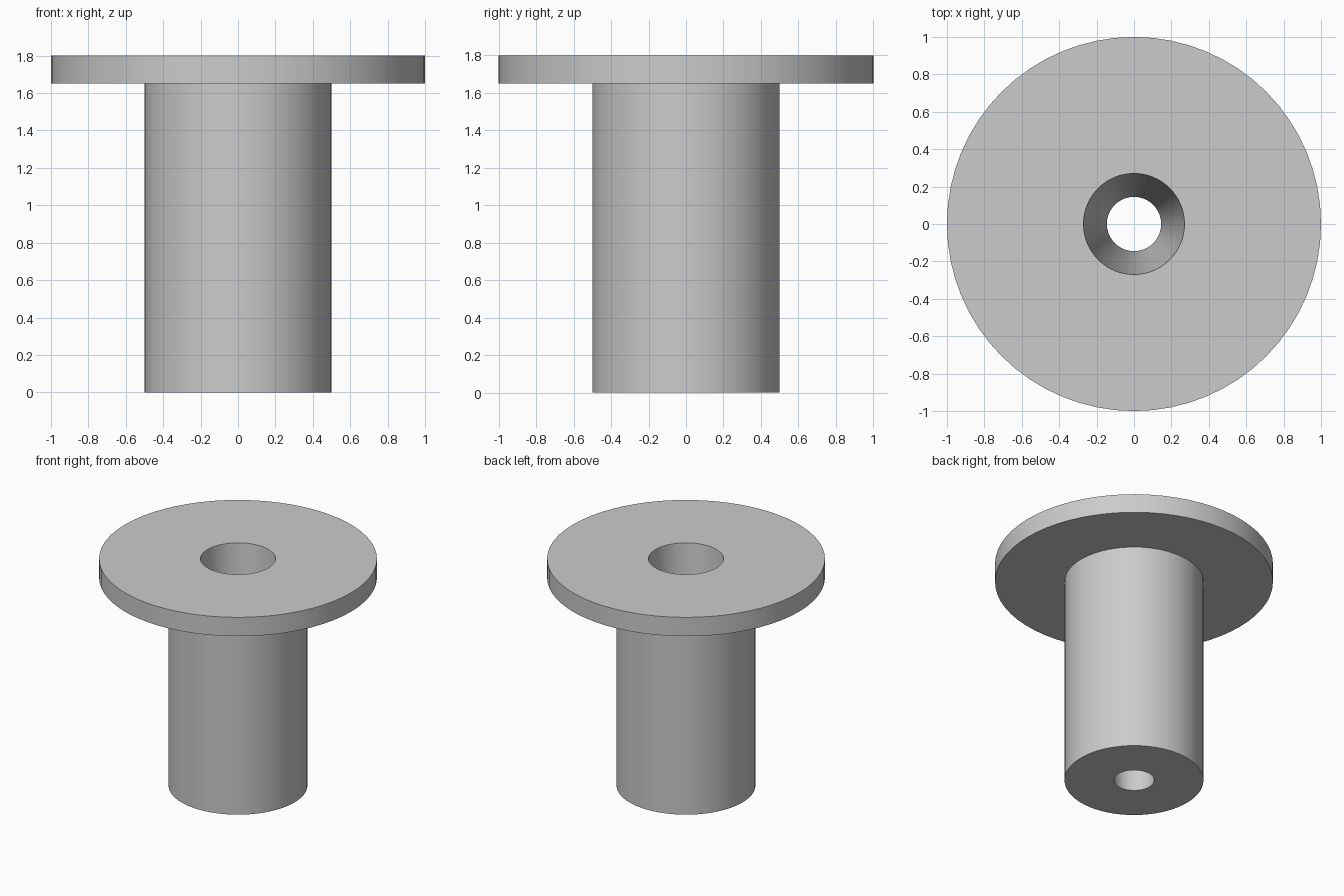
import bpy
import bmesh
import math

cube = bpy.data.objects.get("Cube")
if cube:
    bpy.data.objects.remove(cube, do_unlink=True)

SIDES = 64
HEIGHT = 1.8

grey = bpy.data.materials.new("light_grey")
grey.use_nodes = True
colour = (0.6, 0.6, 0.6, 1)
grey.diffuse_color = colour
grey.node_tree.nodes["Principled BSDF"].inputs["Base Color"].default_value = colour


def lathe(name, profile):
    """Turn a closed (radius, height) profile about the z axis."""
    bm = bmesh.new()
    rings = []
    for radius, z in profile:
        angles = [math.tau * i / SIDES for i in range(SIDES)]
        rings.append([bm.verts.new((radius * math.cos(a), radius * math.sin(a), z))
                      for a in angles])
    for lower, upper in zip(rings, rings[1:] + rings[:1]):
        for i in range(SIDES):
            j = (i + 1) % SIDES
            bm.faces.new((lower[i], lower[j], upper[j], upper[i]))
    bmesh.ops.recalc_face_normals(bm, faces=bm.faces)
    mesh = bpy.data.meshes.new(name)
    bm.to_mesh(mesh)
    bm.free()
    mesh.materials.append(grey)
    obj = bpy.data.objects.new(name, mesh)
    bpy.context.collection.objects.link(obj)
    return obj


# Sleeve and flange in one turned piece, with a tapered bore right through
bushing = lathe("flanged_bushing", [
    (0.145, 0), (0.5, 0),
    (0.5, 1.65), (1, 1.65),
    (1, HEIGHT), (0.27, HEIGHT),
])

bpy.ops.object.select_all(action="DESELECT")
bushing.select_set(True)
bpy.context.view_layer.objects.active = bushing
bpy.ops.object.shade_smooth_by_angle(angle=math.radians(30))
